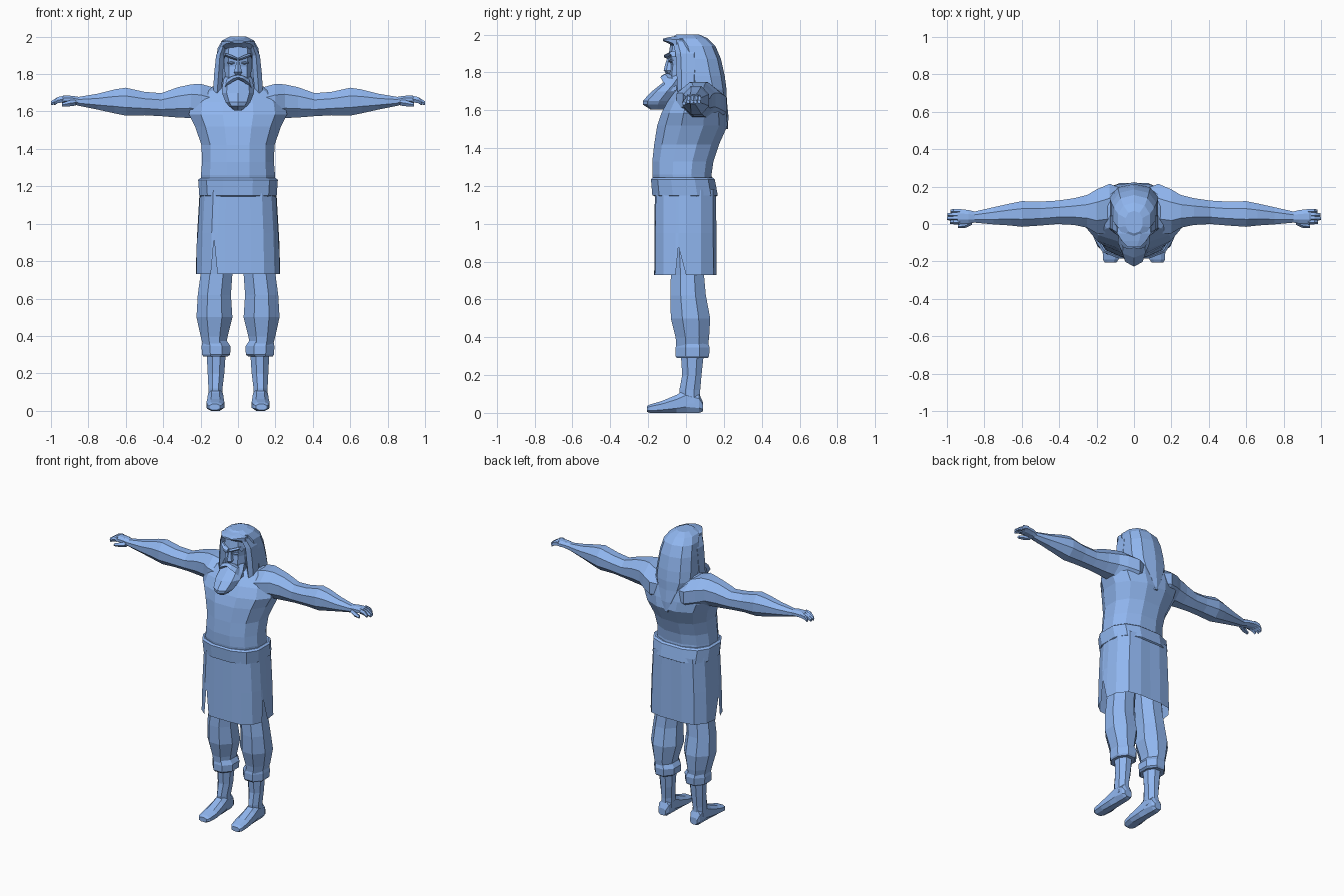
import bpy, bmesh, math

blue = bpy.data.materials.new("blue")
blue.diffuse_color = (0.28, 0.47, 0.87, 1)


def make(name, verts, faces, mirror=False):
    me = bpy.data.meshes.new(name)
    me.from_pydata(verts, [], faces)
    bm = bmesh.new()
    bm.from_mesh(me)
    bmesh.ops.recalc_face_normals(bm, faces=bm.faces)
    bm.to_mesh(me)
    bm.free()
    me.materials.append(blue)
    ob = bpy.data.objects.new(name, me)
    bpy.context.collection.objects.link(ob)
    if mirror:
        ob.modifiers.new("Mirror", 'MIRROR').use_mirror_merge = False
    return ob


def loft(name, rings, n=8, axis='z', e=1.0, half=True, mirror=False):
    """Rings are (position, a_min, a_max, b_min, b_max) across the given axis."""
    off = math.pi / n if half else 0
    cs = []
    for i in range(n):
        t = 2 * math.pi * i / n + off
        c, s = math.cos(t), math.sin(t)
        cs.append((math.copysign(abs(c) ** e, c) if abs(c) > 1e-6 else 0,
                   math.copysign(abs(s) ** e, s) if abs(s) > 1e-6 else 0))
    ma, mb = max(c[0] for c in cs), max(c[1] for c in cs)
    verts = []
    for p, a0, a1, b0, b1 in rings:
        for c, s in cs:
            a = (a0 + a1) / 2 + c / ma * (a1 - a0) / 2
            b = (b0 + b1) / 2 + s / mb * (b1 - b0) / 2
            verts.append({'z': (a, b, p), 'x': (p, a, b), 'y': (a, p, b)}[axis])
    faces = [(k * n + i, k * n + (i + 1) % n, (k + 1) * n + (i + 1) % n, (k + 1) * n + i)
             for k in range(len(rings) - 1) for i in range(n)]
    last = (len(rings) - 1) * n
    faces += [tuple(range(n)), tuple(range(last, last + n))]
    return make(name, verts, faces, mirror)


def body(rows):
    """Rows (z, half_width, y_min, y_max) made symmetric about x = 0."""
    return [(z, -w, w, y0, y1) for z, w, y0, y1 in rows]


# Torso
loft("torso", body([
    (1.16, 0.195, -0.165, 0.145), (1.26, 0.198, -0.178, 0.135), (1.33, 0.192, -0.178, 0.145),
    (1.42, 0.195, -0.168, 0.175), (1.52, 0.23, -0.152, 0.22), (1.585, 0.262, -0.13, 0.213),
    (1.65, 0.25, -0.095, 0.20), (1.71, 0.19, -0.05, 0.18), (1.74, 0.12, -0.02, 0.15)]),
    12, e=0.88)

# Skirt with slits: bottom outline as (x, y, hem height)
hem = [(0.0, -0.168, 0.73), (0.07, -0.167, 0.73), (0.14, -0.162, 0.73), (0.195, -0.12, 0.73),
       (0.222, -0.055, 0.73), (0.222, -0.04, 0.88), (0.225, 0.0, 0.73), (0.215, 0.08, 0.73),
       (0.165, 0.145, 0.73), (0.08, 0.162, 0.73), (0.0, 0.16, 0.73)]
left = [(-x, y, z) for x, y, z in reversed(hem[1:-1])]
left = left[:-2] + [(-0.145, -0.162, 0.73), (-0.128, -0.163, 0.92), (-0.11, -0.165, 0.73)] + left[-1:]
outline = hem + left
m = len(outline)
verts = [(x, y, z) for x, y, z in outline]
verts += [(x * 0.97, y * 0.99, 0.95) for x, y, z in outline]
verts += [(x * 0.91, y * 0.98, 1.18) for x, y, z in outline]
make("skirt", verts, [(k * m + i, k * m + (i + 1) % m, (k + 1) * m + (i + 1) % m, (k + 1) * m + i)
                      for k in range(2) for i in range(m)])

# Belt
loft("belt", body([(1.145, 0.20, -0.165, 0.16), (1.15, 0.207, -0.178, 0.168),
                   (1.235, 0.213, -0.185, 0.152), (1.245, 0.20, -0.175, 0.14)]), 12, e=0.75)

# Legs, cuffs, shins, feet
loft("trouser_leg", [
    (0.34, 0.065, 0.185, -0.05, 0.115), (0.40, 0.055, 0.20, -0.055, 0.122),
    (0.50, 0.03, 0.222, -0.08, 0.128), (0.62, 0.038, 0.215, -0.083, 0.105),
    (0.73, 0.03, 0.20, -0.08, 0.095), (1.0, 0.005, 0.18, -0.10, 0.10)], 8, mirror=True)
loft("trouser_cuff", [
    (0.29, 0.055, 0.185, -0.048, 0.115), (0.30, 0.042, 0.192, -0.055, 0.122),
    (0.345, 0.04, 0.195, -0.055, 0.125), (0.375, 0.06, 0.188, -0.048, 0.115)], 8, mirror=True)
loft("shin", [
    (0.05, 0.08, 0.16, -0.03, 0.075), (0.12, 0.083, 0.158, -0.035, 0.075),
    (0.20, 0.073, 0.162, -0.02, 0.082), (0.32, 0.065, 0.168, -0.028, 0.095)], 8, mirror=True)
loft("foot", [
    (0.09, 0.095, 0.148, 0.008, 0.055), (0.07, 0.083, 0.158, 0.0, 0.10),
    (0.0, 0.08, 0.16, 0.0, 0.125), (-0.05, 0.077, 0.163, 0.0, 0.095),
    (-0.13, 0.073, 0.168, 0.0, 0.062), (-0.19, 0.082, 0.166, 0.0, 0.045),
    (-0.207, 0.095, 0.155, 0.005, 0.035)], 8, axis='y', e=0.8, mirror=True)

# Arms: rings along x are (x, y_min, y_max, z_min, z_max)
loft("arm", [
    (0.04, -0.03, 0.18, 1.54, 1.70), (0.13, -0.05, 0.215, 1.53, 1.728),
    (0.20, -0.05, 0.185, 1.545, 1.748), (0.25, -0.02, 0.155, 1.565, 1.745),
    (0.32, -0.005, 0.138, 1.568, 1.73), (0.41, 0.0, 0.125, 1.575, 1.698),
    (0.50, -0.008, 0.12, 1.58, 1.705), (0.60, -0.015, 0.122, 1.578, 1.727),
    (0.66, -0.008, 0.11, 1.59, 1.718), (0.75, -0.002, 0.09, 1.61, 1.695),
    (0.86, 0.008, 0.065, 1.632, 1.677)], 8, axis='x', mirror=True)

# Hand, fingers and thumb
loft("palm", [
    (0.85, 0.008, 0.066, 1.632, 1.678), (0.885, 0.002, 0.075, 1.64, 1.684),
    (0.935, 0.0, 0.08, 1.645, 1.685), (0.945, 0.005, 0.075, 1.648, 1.68)],
    8, axis='x', mirror=True)
for i, tip in enumerate((0.985, 1.0, 0.997, 0.98)):
    y = 0.001 + i * 0.0195
    loft("finger_%d" % (i + 1), [
        (0.93, y, y + 0.021, 1.65, 1.684), (0.965, y, y + 0.021, 1.644, 1.677),
        (tip, y + 0.002, y + 0.018, 1.634, 1.654)], 5, axis='x', mirror=True)
loft("thumb", [
    (0.865, 0.0, 0.035, 1.632, 1.665), (0.90, -0.017, 0.01, 1.628, 1.66),
    (0.94, -0.02, -0.002, 1.626, 1.645)], 5, axis='x', mirror=True)

# Head
loft("head", body([
    (1.62, 0.06, -0.04, 0.1), (1.70, 0.065, -0.075, 0.1), (1.79, 0.07, -0.09, 0.1),
    (1.84, 0.072, -0.083, 0.1), (1.89, 0.076, -0.092, 0.1), (1.97, 0.07, -0.08, 0.1)]),
    10, e=0.8)
loft("nose", body([
    (1.795, 0.012, -0.105, -0.06), (1.81, 0.022, -0.118, -0.06),
    (1.85, 0.012, -0.108, -0.06), (1.89, 0.012, -0.095, -0.06)]), 6)
loft("eyebrow", [
    (0.006, -0.112, -0.07, 1.872, 1.888), (0.035, -0.11, -0.065, 1.882, 1.902),
    (0.068, -0.085, -0.05, 1.895, 1.912), (0.076, -0.07, -0.045, 1.88, 1.888)],
    5, axis='x', mirror=True)
loft("eye", [
    (0.018, -0.092, -0.07, 1.857, 1.863), (0.035, -0.092, -0.06, 1.851, 1.868),
    (0.055, -0.085, -0.05, 1.858, 1.864)], 6, axis='x', mirror=True)

# Beard and moustache
loft("beard", body([
    (1.785, 0.074, -0.07, 0.0), (1.74, 0.083, -0.13, 0.0), (1.70, 0.086, -0.18, -0.02),
    (1.65, 0.066, -0.228, -0.05), (1.63, 0.05, -0.228, -0.07), (1.605, 0.02, -0.19, -0.11)]),
    8, half=False)
loft("moustache", [
    (0.0, -0.122, -0.07, 1.772, 1.795), (0.03, -0.128, -0.07, 1.758, 1.79),
    (0.06, -0.115, -0.05, 1.73, 1.772), (0.078, -0.085, -0.05, 1.70, 1.725)],
    5, axis='x', mirror=True)

# Long hair: main mass, peaked fringe and the front locks
loft("hair", body([
    (1.50, 0.012, 0.19, 0.222), (1.57, 0.055, 0.13, 0.224), (1.65, 0.105, 0.04, 0.216),
    (1.71, 0.13, -0.01, 0.214), (1.78, 0.128, -0.035, 0.205), (1.87, 0.12, -0.045, 0.185),
    (1.94, 0.108, -0.058, 0.155), (1.98, 0.085, -0.08, 0.115), (2.0, 0.045, -0.05, 0.07)]),
    10, e=0.85)
loft("hair_fringe", [
    (-0.122, -0.035, 0.035, 1.966, 1.978), (-0.09, -0.065, 0.065, 1.952, 1.986),
    (-0.05, -0.09, 0.09, 1.925, 1.993), (0.02, -0.085, 0.085, 1.92, 1.99)], 8, axis='y')
loft("hair_lock", [
    (1.64, 0.105, 0.118, -0.03, 0.03), (1.70, 0.09, 0.133, -0.045, 0.06),
    (1.80, 0.08, 0.128, -0.05, 0.07), (1.90, 0.076, 0.117, -0.055, 0.07),
    (1.96, 0.06, 0.09, -0.07, 0.05)], 6, e=0.8, mirror=True)
